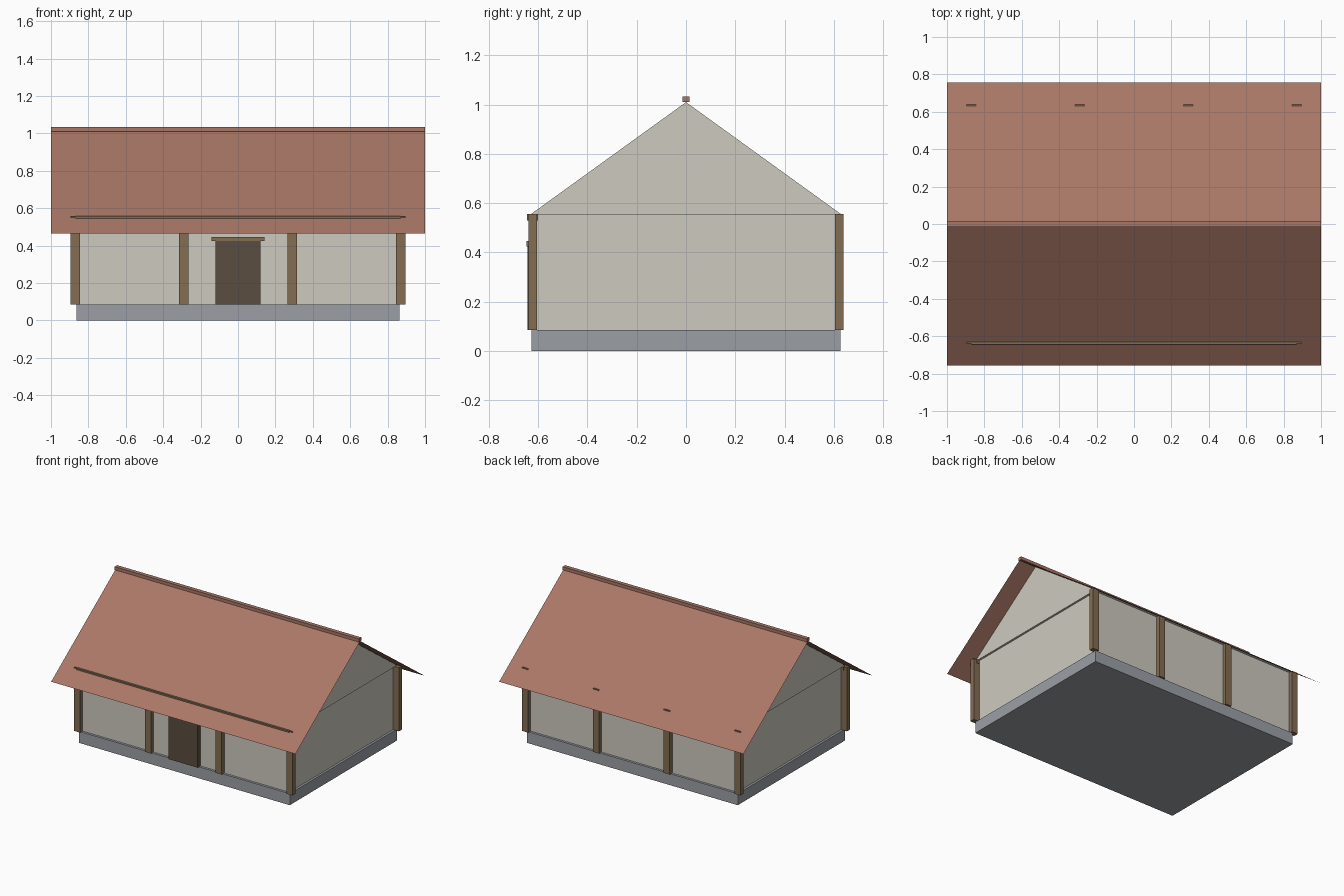
import bpy

if "Cube" in bpy.data.objects:
    bpy.data.objects.remove(bpy.data.objects["Cube"])


def material(name, rgb):
    m = bpy.data.materials.new(name)
    m.diffuse_color = (*rgb, 1.0)
    m.use_nodes = True
    m.node_tree.nodes["Principled BSDF"].inputs["Base Color"].default_value = m.diffuse_color
    return m


TILE = material("terracotta", (0.40, 0.185, 0.135))
PLASTER = material("pale plaster", (0.61, 0.59, 0.52))
STONE = material("grey stone", (0.33, 0.35, 0.38))
WOOD = material("brown timber", (0.23, 0.155, 0.085))
DARK = material("dark door wood", (0.10, 0.075, 0.05))


def mesh_object(name, verts, faces, mat):
    me = bpy.data.meshes.new(name)
    me.from_pydata(verts, [], faces)
    me.materials.append(mat)
    ob = bpy.data.objects.new(name, me)
    bpy.context.collection.objects.link(ob)
    return ob


def prism(name, profile, x0, x1, mat):
    """Extrude a counter-clockwise (y, z) profile along x."""
    n = len(profile)
    verts = [(x, y, z) for x in (x0, x1) for y, z in profile]
    faces = [tuple(reversed(range(n))), tuple(range(n, 2 * n))]
    faces += [(i, (i + 1) % n, n + (i + 1) % n, n + i) for i in range(n)]
    return mesh_object(name, verts, faces, mat)


def box(name, x, y, z, mat):
    profile = [(y[0], z[0]), (y[1], z[0]), (y[1], z[1]), (y[0], z[1])]
    return prism(name, profile, x[0], x[1], mat)


BASE, EAVE, APEX = 0.085, 0.555, 1.01
HALF_Y = 0.63                      # half depth of the gable
SLOPE = (APEX - EAVE) / HALF_Y
ROOF_Y = 0.757                     # half depth of the roof

# Stone base, plastered walls and gable block
box("foundation", (-0.863, 0.863), (-0.627, 0.627), (0, BASE), STONE)
box("walls", (-0.847, 0.847), (-0.61, 0.61), (BASE, EAVE), PLASTER)
prism("gable", [(-HALF_Y, EAVE), (HALF_Y, EAVE), (0, APEX)],
      -0.862, 0.862, PLASTER)

# Thin roof sheets, one per side, with a ridge cap
roof_z = APEX + 0.002
for name, s in (("front_roof", -1), ("back_roof", 1)):
    eave_z = roof_z - SLOPE * ROOF_Y
    verts = [(-s, 0, roof_z), (s, 0, roof_z),
             (s, s * ROOF_Y, eave_z), (-s, s * ROOF_Y, eave_z)]
    mesh_object(name, verts, [(0, 1, 2, 3)], TILE)
box("ridge_cap", (-1, 1), (-0.015, 0.015), (1.01, 1.033), TILE)

# Timber posts along both long walls
for side, s in (("front", -1), ("back", 1)):
    y = sorted((s * 0.604, s * 0.64))
    for i, x in enumerate((-0.87, -0.29, 0.29, 0.87)):
        box(f"{side}_post_{i + 1}", (x - 0.025, x + 0.025), y,
            (BASE, EAVE + 0.001), WOOD)

# Front beam under the eaves
box("front_beam", (-0.87, 0.87), (-0.645, -0.60), (0.53, EAVE + 0.002), WOOD)

# Door and lintel
box("door", (-0.12, 0.12), (-0.643, -0.60), (BASE, 0.424), DARK)
box("door_lintel", (-0.143, 0.143), (-0.647, -0.60), (0.424, 0.447), WOOD)
